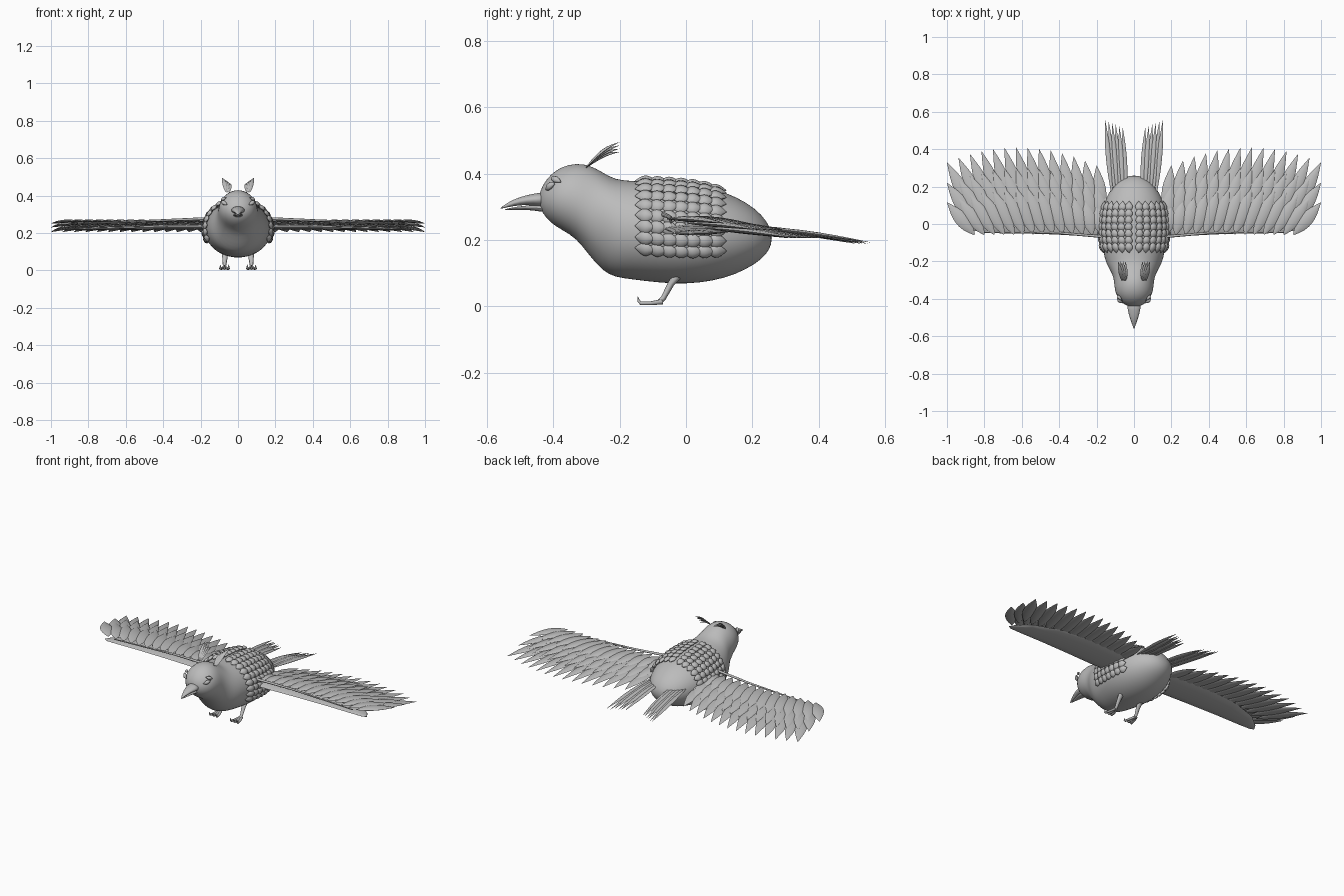
import bpy, bmesh
from math import sin, cos, pi, radians
from mathutils import Vector as V

cube = bpy.data.objects.get("Cube")
if cube:
    bpy.data.objects.remove(cube)

grey = bpy.data.materials.new("plumage_grey")
grey.use_nodes = True
GREY = (0.5, 0.5, 0.5, 1)
grey.diffuse_color = GREY
grey.node_tree.nodes["Principled BSDF"].inputs["Base Color"].default_value = GREY
X, Y, Z = V((1, 0, 0)), V((0, 1, 0)), V((0, 0, 1))


def loft(bm, stations, side=X, up=None, segs=8):
    """Skin of elliptical rings; each station is (centre, half width, half thickness)."""
    pts = [V(s[0]) for s in stations]
    rings = []
    for i, (_, w, h) in enumerate(stations):
        t = (pts[min(i + 1, len(pts) - 1)] - pts[max(i - 1, 0)]).normalized()
        n = up or t.cross(side).normalized()
        rings.append([bm.verts.new(pts[i] + side * w * cos(2 * pi * k / segs) + n * h * sin(2 * pi * k / segs))
                      for k in range(segs)])
    faces = [bm.faces.new((a[k], a[(k + 1) % segs], b[(k + 1) % segs], b[k]))
             for a, b in zip(rings, rings[1:]) for k in range(segs)]
    faces += [bm.faces.new(rings[0]), bm.faces.new(rings[-1])]
    bmesh.ops.recalc_face_normals(bm, faces=faces)


def leaf(bm, base, tip, width, thick, side=X, bow=0.0, up=Z, peak=1.2, steps=8):
    """Pointed feather from base to tip, arched along up."""
    base, tip = V(base), V(tip)
    stations = []
    for i in range(steps + 1):
        t = 0.02 + 0.975 * i / steps
        f = max(sin(pi * t ** peak), 0.02)
        stations.append((base.lerp(tip, t) + up * bow * sin(pi * t), width * f, thick * f))
    loft(bm, stations, side, up)


def finish(bm, name, mirror=False, subdiv=0, angle=60):
    mesh = bpy.data.meshes.new(name)
    bm.to_mesh(mesh)
    bm.free()
    mesh.materials.append(grey)
    ob = bpy.data.objects.new(name, mesh)
    bpy.context.collection.objects.link(ob)
    bpy.ops.object.select_all(action='DESELECT')
    ob.select_set(True)
    bpy.context.view_layer.objects.active = ob
    bpy.ops.object.shade_smooth_by_angle(angle=radians(angle))
    if subdiv:
        ob.modifiers.new("Smooth", 'SUBSURF').levels = subdiv
        ob.modifiers["Smooth"].render_levels = subdiv
    if mirror:
        ob.modifiers.new("Mirror", 'MIRROR')
    return ob


# Body and head: y, bottom, top, half width
PROFILE = [(-.442, .31, .335, .015), (-.435, .283, .362, .045), (-.41, .252, .397, .078),
           (-.375, .23, .422, .098), (-.33, .205, .432, .106), (-.29, .15, .426, .108),
           (-.25, .105, .404, .125), (-.215, .087, .382, .148), (-.16, .08, .378, .163),
           (-.08, .07, .375, .176), (.0, .066, .37, .18), (.08, .075, .357, .171),
           (.15, .095, .332, .146), (.21, .127, .295, .108), (.245, .158, .256, .065), (.259, .19, .222, .02)]
bm = bmesh.new()
loft(bm, [((0, y, (a + b) / 2), w, (b - a) / 2) for y, a, b, w in PROFILE], up=Z, segs=32)
finish(bm, "body", subdiv=1)


def body_point(y, ang):
    """Point and outward normal on the body; ang is measured up from the side."""
    for p, q in zip(PROFILE, PROFILE[1:]):
        if p[0] <= y <= q[0]:
            f = (y - p[0]) / (q[0] - p[0])
            a, b, w = (p[i] + (q[i] - p[i]) * f for i in (1, 2, 3))
            h = (b - a) / 2
            return (V((w * cos(ang), y, (a + b) / 2 + h * sin(ang))),
                    V((cos(ang) / w, 0, sin(ang) / h)).normalized())


# Overlapping scale feathers wrapped over the back and flanks
bm = bmesh.new()
for row in range(9):
    ang = radians(-20 + row * 12.6)
    for col in range(7):
        y = -.155 + col * .036
        p, n = body_point(y, ang)
        q, m = body_point(y + .062, ang)
        leaf(bm, p + n * .002, q + m * .009, .021, .011, n.cross(Y), .003, n, 1.0)
finish(bm, "back_scales", mirror=True)

# Wing: thin underside panel and leading spar
bm = bmesh.new()
loft(bm, [((.1, .035, .235), .1, .014), ((.25, .04, .232), .105, .014), ((.45, .045, .23), .1, .012),
          ((.65, .04, .226), .085, .01), ((.8, .02, .222), .06, .008), ((.88, -.01, .22), .025, .005),
          ((.9, -.02, .22), .003, .002)], side=Y, up=Z, segs=12)
finish(bm, "wing_panel", mirror=True)
bm = bmesh.new()
loft(bm, [((.14, -.07, .278), .008, .008), ((.4, -.048, .268), .006, .006), ((.82, -.045, .25), .003, .003)], side=Y)
finish(bm, "wing_spar", mirror=True)

# Wing feathers: (base y, tip setback, base z, tip z)
ROWS = {"flight_feathers": (.05, 0, .236, .205), "middle_feathers": (0, .11, .25, .23),
        "shoulder_feathers": (-.06, .215, .263, .25)}
for name, (y0, setback, z0, z1) in ROWS.items():
    bm = bmesh.new()
    for i in range(14):
        u = i / 13
        tip = V((.2 + .8 * u, .41 - .55 * (.2 + .8 * u - .62) ** 2 - setback, z1))
        base = V((tip.x - .03 - .12 * u, y0, z0))
        d = (tip - base).normalized()
        leaf(bm, base, tip, .036, .009, d.cross(Z).normalized(), .006, Z, .9)
    finish(bm, name, mirror=True)

# Tail fans
bm = bmesh.new()
for i in range(6):
    u = i / 5
    base, tip = V((.04 + .075 * u, .12, .25 - .004 * u)), V((.06 + .095 * u, .515 + .045 * u, .188 + .004 * (i % 2)))
    leaf(bm, base, tip, .014, .006, X, .006, Z, 1.1)
finish(bm, "tail_feathers", mirror=True)

# Beak, upper and lower
bm = bmesh.new()
loft(bm, [((0, -.42, .322), .042, .026), ((0, -.46, .322), .035, .018), ((0, -.5, .318), .024, .013),
          ((0, -.535, .307), .011, .008), ((0, -.562, .294), .001, .001)], up=Z, segs=12)
finish(bm, "upper_beak", subdiv=1)
bm = bmesh.new()
loft(bm, [((0, -.42, .292), .03, .012), ((0, -.46, .298), .024, .008), ((0, -.51, .296), .014, .005),
          ((0, -.55, .291), .001, .001)], up=Z, segs=12)
finish(bm, "lower_beak", subdiv=1)

# Almond eyes and brows
bm = bmesh.new()
out = V((.75, -.62, .15)).normalized()
leaf(bm, (.056, -.424, .352), (.09, -.394, .37), .012, .009, out.cross(V((.75, .65, .1))).normalized(), .005, out, 1.0)
finish(bm, "eye", mirror=True)
bm = bmesh.new()
out = V((.78, -.45, .42)).normalized()
leaf(bm, (.062, -.408, .388), (.09, -.376, .374), .01, .008, out.cross(V((.7, .7, -.3))).normalized(), .004, out, 1.0)
finish(bm, "brow", mirror=True)

# Crest plumes
bm = bmesh.new()
for i in range(4):
    leaf(bm, (.045 + .006 * i, -.305, .415), (.045 + .013 * i, -.2, .465 + .01 * i), .011, .005,
         V((.95, 0, -.3)).normalized(), .012, Z, .8)
finish(bm, "crest", mirror=True)

# Legs, toes and raised claws
bm = bmesh.new()
loft(bm, [((.07, -.02, .1), .017, .014), ((.07, -.045, .068), .014, .01), ((.072, -.068, .025), .009, .008),
          ((.072, -.082, .011), .012, .008)])
for dx in (-.022, 0, .022):
    loft(bm, [((.072 + dx * .2, -.07, .014), .007, .008), ((.072 + dx * .7, -.105, .009), .008, .006),
              ((.072 + dx, -.136, .009), .007, .006), ((.072 + dx, -.143, .016), .005, .004),
              ((.072 + dx, -.146, .03), .001, .001)])
finish(bm, "leg", mirror=True)
